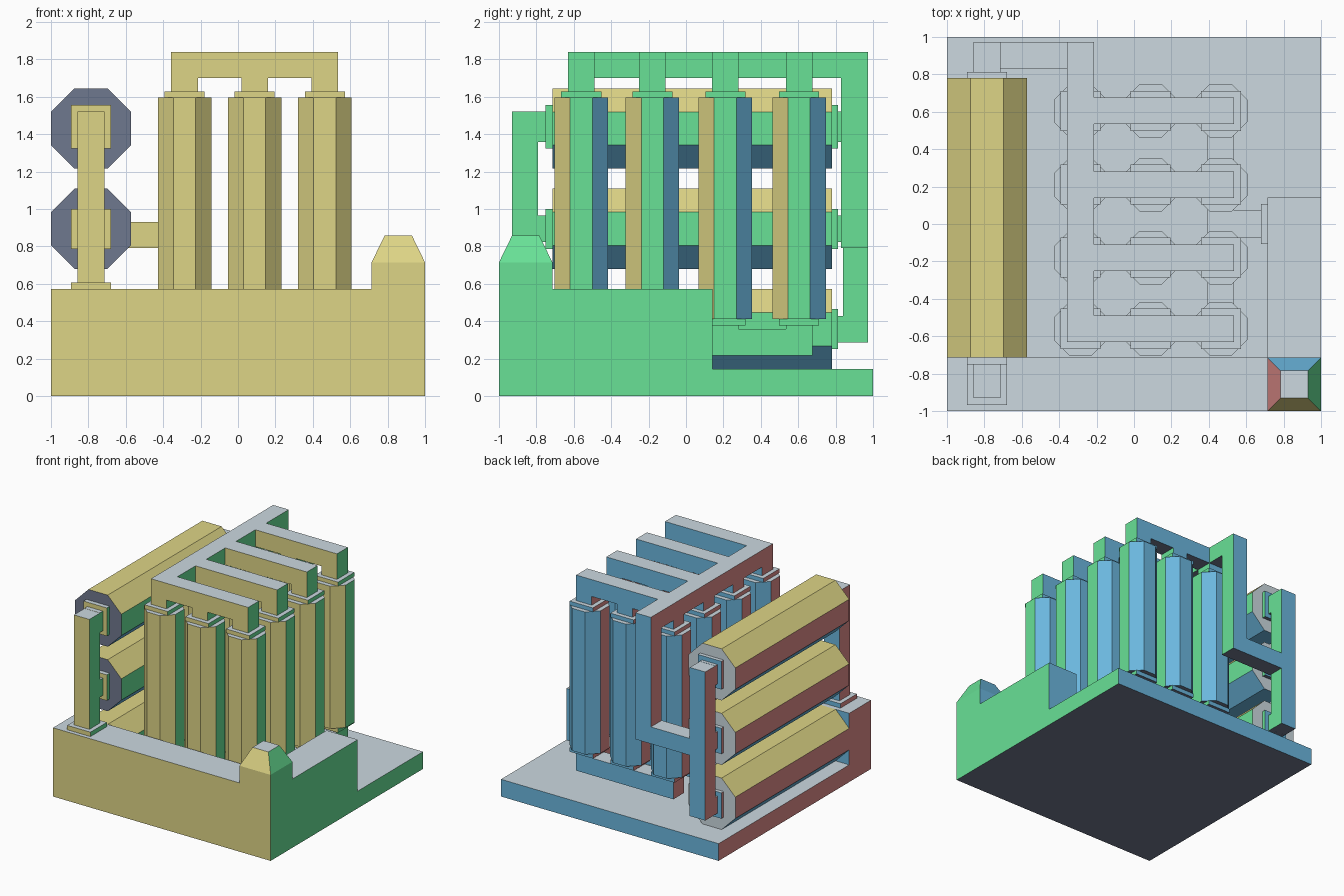
import bpy, bmesh, math
from mathutils import Matrix, Vector

if "Cube" in bpy.data.objects:
    bpy.data.objects.remove(bpy.data.objects["Cube"])


def material(name, rgb):
    m = bpy.data.materials.new(name)
    lin = [(c / 255 / 12.92) if c < 11 else ((c / 255 + 0.055) / 1.055) ** 2.4 for c in rgb]
    m.diffuse_color = (*lin, 1)
    m.use_nodes = True
    m.node_tree.nodes["Principled BSDF"].inputs["Base Color"].default_value = m.diffuse_color
    return m


# one colour per local face direction
MATS = [material("yellow_front", (222, 213, 134)), material("blue_back", (107, 183, 222)),
        material("green_right", (104, 225, 150)), material("red_left", (222, 140, 138)),
        material("grey_top", (204, 217, 224)), material("slate_bottom", (111, 120, 142))]


def direction_index(n):
    # diagonal faces count as front or back
    ax, ay, az = abs(n.x), abs(n.y) * 1.1, abs(n.z)
    if az > max(ax, ay):
        return 4 if n.z > 0 else 5
    if ay >= ax:
        return 0 if n.y < 0 else 1
    return 2 if n.x > 0 else 3


def finish(name, bm, matrix=Matrix()):
    bmesh.ops.recalc_face_normals(bm, faces=bm.faces)
    for f in bm.faces:
        f.normal_update()
        f.material_index = direction_index(f.normal)
    me = bpy.data.meshes.new(name)
    bm.to_mesh(me)
    bm.free()
    for m in MATS:
        me.materials.append(m)
    ob = bpy.data.objects.new(name, me)
    ob.matrix_world = matrix
    bpy.context.collection.objects.link(ob)


def boxes(name, *bounds):
    """One object from boxes given as (x0, x1, y0, y1, z0, z1)."""
    bm = bmesh.new()
    for x0, x1, y0, y1, z0, z1 in bounds:
        mat = Matrix.Translation(((x0 + x1) / 2, (y0 + y1) / 2, (z0 + z1) / 2)) \
            @ Matrix.Diagonal((x1 - x0, y1 - y0, z1 - z0, 1))
        bmesh.ops.create_cube(bm, size=1, matrix=mat)
    finish(name, bm)


def prism(name, width, length, matrix, sides=8, top_width=None):
    """Upright prism or frustum standing on its local origin."""
    k = math.cos(math.pi / sides) * 2
    bm = bmesh.new()
    bmesh.ops.create_cone(bm, cap_ends=True, segments=sides, radius1=width / k,
                          radius2=(top_width or width) / k, depth=length,
                          matrix=Matrix.Translation((0, 0, length / 2))
                          @ Matrix.Rotation(math.pi / sides, 4, 'Z'))
    finish(name, bm, matrix)


P, F = 0.0714, 0.107   # half widths of pipe and flange
TX = -0.786            # tank and riser centre line
COLS = (-0.286, 0.089, 0.464)
ROWS = (-0.56, -0.18, 0.21, 0.605)
TANKS = (0.357, 0.894, 1.43)

# base, front wall with side wing, corner post
boxes("base", (-1, 1, -1, 1, 0, 0.143))
boxes("wall", (-1, 0.714, -1, -0.714, 0.143, 0.571),
      (0.714, 1, -1, 0.143, 0.143, 0.571))
boxes("corner_post", (0.714, 1, -1, -0.714, 0.571, 0.714))
prism("post_cap", 0.286, 0.145, Matrix.Translation((0.857, -0.857, 0.714)), 4, 0.145)

# lying tanks with end flanges and short pipes to the risers
for z in TANKS:
    prism("lying_tank", 0.428, 1.495,
          Matrix.Translation((TX, -0.714, z)) @ Matrix.Rotation(-math.pi / 2, 4, 'X'))
    top = z + 0.02 if z > 1.4 else z
    boxes("back_flange", (TX - F, TX + F, 0.781, 0.812, z - F, top + F))
    boxes("back_stub", (TX - P, TX + P, 0.812, 0.84, z - P, top + P))
    if z > 0.5:
        boxes("front_flange", (TX - F, TX + F, -0.752, -0.714, z - F, top + F))
        boxes("front_stub", (TX - P, TX + P, -0.79, -0.752, z - P, top + P))

# risers
boxes("front_riser", (TX - P, TX + P, -0.93, -0.79, 0.607, 1.52))
boxes("front_riser_flange", (TX - F, TX + F, -0.967, -0.752, 0.571, 0.607))
boxes("back_riser", (TX - P, TX + P, 0.84, 0.972, 0.286, 1.52))

# standing columns with flanges and stubs at both ends
for x in COLS:
    for y in ROWS:
        prism("column", 0.286, 1.183, Matrix.Translation((x, y, 0.412)))
        boxes("column_fittings",
              (x - F, x + F, y - F, y + F, 1.595, 1.628),
              (x - P, x + P, y - P, y + P, 1.628, 1.70),
              (x - F, x + F, y - F, y + F, 0.377, 0.412),
              (x - P, x + P, y - P, y + P, 0.358, 0.377))

# top manifold: spine on the left, one arm per row
L, R = COLS[0], COLS[2]
boxes("top_spine", (L - P, L + P, ROWS[0] - P, 0.972, 1.70, 1.84))
boxes("top_arms", *[(L + P, R + P, y - P, y + P, 1.70, 1.84) for y in ROWS])

# drop pipe and link to the back riser
boxes("drop_pipe", (L - P, L + P, 0.83, 0.972, 0.79, 1.70))
boxes("link_pipe", (TX + P, L - P, 0.83, 0.972, 0.79, 0.93))

# bottom manifold: spine on the right, outlet into the wing
boxes("bottom_spine", (R - P, R + P, ROWS[0] - P, ROWS[3] + P, 0.216, 0.358))
boxes("bottom_arms", *[(L - P, R - P, y - P, y + P, 0.216, 0.358) for y in ROWS])
boxes("outlet_pipe", (R + P, 0.679, -P, P, 0.216, 0.358))
boxes("outlet_flange", (0.679, 0.714, -F, F, 0.18, 0.394))
